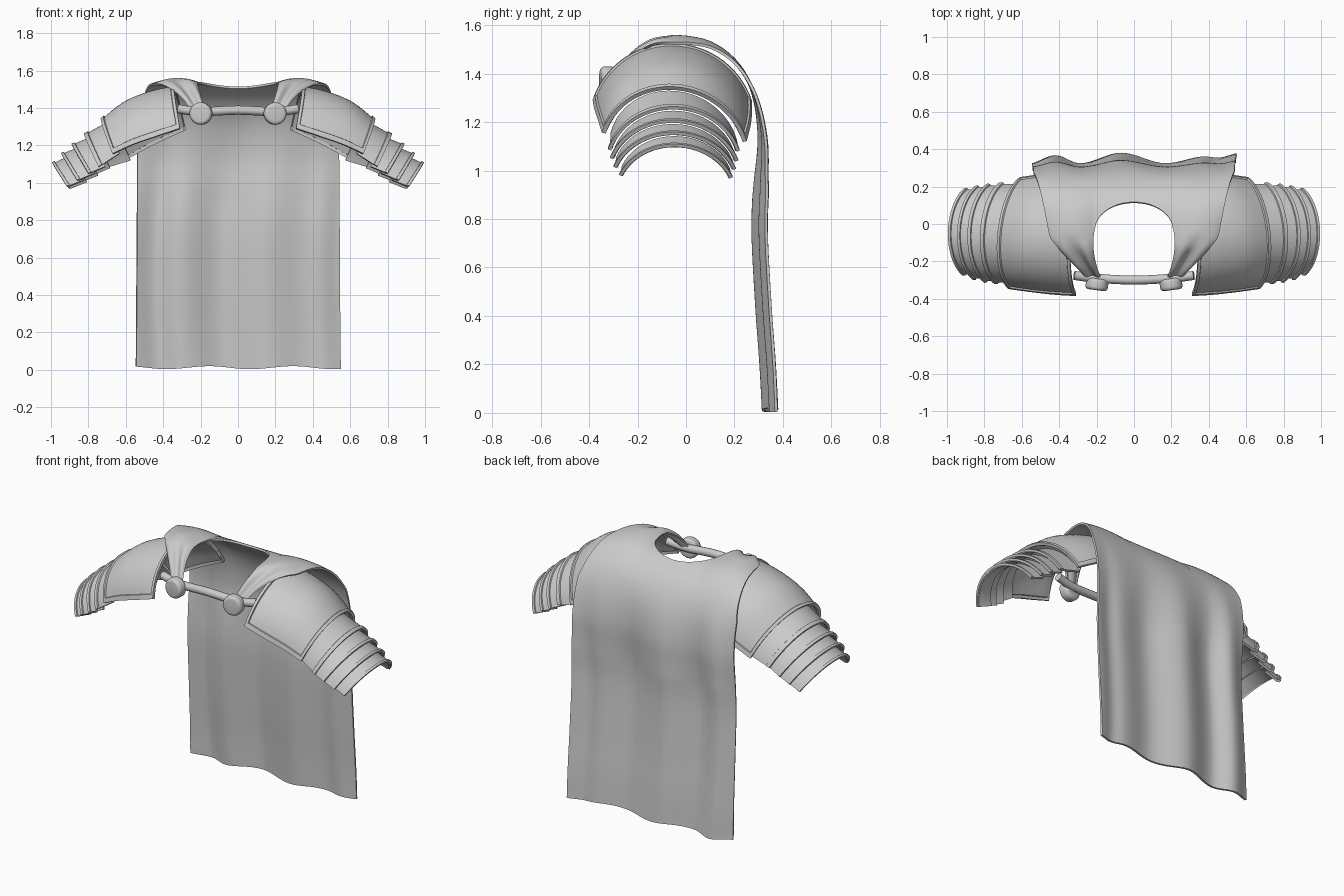
import bpy, bmesh, math
from mathutils import Vector, Matrix

if "Cube" in bpy.data.objects:
    bpy.data.objects.remove(bpy.data.objects["Cube"])

grey = bpy.data.materials.new("plain grey")
grey.diffuse_color = (0.6, 0.6, 0.6, 1)
grey.use_nodes = True
grey.node_tree.nodes["Principled BSDF"].inputs["Base Color"].default_value = grey.diffuse_color


def smooth(pts, t):
    """Catmull-Rom point at t in 0..1 along evenly weighted points."""
    n = len(pts) - 1
    f = min(max(t, 0), 1) * n
    i = min(int(f), n - 1)
    f -= i
    p = [Vector(pts[k]) for k in (max(i - 1, 0), i, i + 1, min(i + 2, n))]
    return 0.5 * (2 * p[1] + (p[2] - p[0]) * f
                  + (2 * p[0] - 5 * p[1] + 4 * p[2] - p[3]) * f * f
                  + (3 * p[1] - p[0] - 3 * p[2] + p[3]) * f ** 3)


def by_length(pts, count=300):
    """Returns a function giving points by share of arc length, and the length."""
    fine = [smooth(pts, k / count) for k in range(count + 1)]
    acc = [0]
    for a, b in zip(fine, fine[1:]):
        acc.append(acc[-1] + (b - a).length)

    def at(s):
        want = min(max(s, 0), 1) * acc[-1]
        k = next((k for k in range(count) if acc[k + 1] >= want), count - 1)
        return fine[k].lerp(fine[k + 1], (want - acc[k]) / (acc[k + 1] - acc[k]))
    return at, acc[-1]


def finish(name, bm, thickness=0, mirror=False, angle=35):
    mesh = bpy.data.meshes.new(name)
    bm.to_mesh(mesh)
    bm.free()
    obj = bpy.data.objects.new(name, mesh)
    bpy.context.collection.objects.link(obj)
    mesh.materials.append(grey)
    if thickness:
        mod = obj.modifiers.new("thickness", 'SOLIDIFY')
        mod.thickness = thickness
        mod.offset = -1
    if mirror:
        mod = obj.modifiers.new("mirror", 'MIRROR')
        mod.use_mirror_merge = False
    bpy.ops.object.select_all(action='DESELECT')
    obj.select_set(True)
    bpy.context.view_layer.objects.active = obj
    bpy.ops.object.convert(target='MESH')
    bpy.ops.object.shade_smooth_by_angle(angle=math.radians(angle))
    return obj


def grid(rows):
    """Quads between neighbouring points; None leaves a gap."""
    bm = bmesh.new()
    vs = [[bm.verts.new(p) if p is not None else None for p in r] for r in rows]
    for a, b in zip(vs, vs[1:]):
        for j in range(len(a) - 1):
            quad = (a[j], b[j], b[j + 1], a[j + 1])
            if None not in quad:
                bm.faces.new(quad)
    return bm


# ---- shoulder armour: arches lofted down the arm ----
def arch(top, front, back, t):
    mid = (front + back) / 2
    top = Vector((top.x, mid.y, top.z))
    phi = 2 * math.atan((top - mid).length / ((back - front).length / 2))
    across = math.sin(phi * t) / math.sin(phi)
    rise = (math.cos(phi * t) - math.cos(phi)) / (1 - math.cos(phi))
    return mid + (back - front) / 2 * across + (top - mid) * rise


def armour(name, stations, s_list, t_list, raised, lift, thickness):
    tops, fronts, backs = zip(*stations)

    def point(s, t):
        return arch(smooth(tops, s), smooth(fronts, s), smooth(backs, s), t)
    rows = []
    for s in s_list:
        row = []
        for t in t_list:
            e = 0.004
            s0, s1 = max(s - e, 0), min(s + e, 1)
            n = (point(s1, t) - point(s0, t)).cross(point(s, t + e) - point(s, t - e)).normalized()
            row.append(point(s, t) + (n * lift if raised(s, t) else Vector((0, 0, 0))))
        rows.append(row)
    return finish(name, grid(rows), thickness, mirror=True)


# each station: top of arch, front lower corner, back lower corner
plate = [((.34, 0, 1.518), (.31, -.378, 1.29), (.28, .265, 1.285)),
         ((.47, 0, 1.49), (.43, -.37, 1.25), (.39, .265, 1.235)),
         ((.61, 0, 1.432), (.56, -.355, 1.205), (.50, .258, 1.18)),
         ((.725, 0, 1.34), (.67, -.34, 1.155), (.61, .243, 1.12))]
inner_s = [.07 + .86 * k / 14 for k in range(15)]
inner_t = [-.93 + 1.86 * k / 32 for k in range(33)]
armour("shoulder_plate", plate,
       [0, .062] + inner_s + [.938, 1], [-1, -.938] + inner_t + [.938, 1],
       lambda s, t: s < .065 or s > .935 or abs(t) > .935, .008, .018)

lames = [((.82, 0, 1.258), (.745, -.315, 1.085), (.72, .215, 1.08)),
         ((.888, 0, 1.203), (.80, -.308, 1.05), (.785, .21, 1.04)),
         ((.943, 0, 1.153), (.86, -.293, 1.013), (.845, .20, 1.005)),
         ((.992, 0, 1.103), (.915, -.27, .98), (.905, .187, .97))]
previous = plate[-1]
tuck = Vector((-.036, 0, .003))        # slides under the plate above
for k, lame in enumerate(lames):
    start = [Vector(p) + tuck for p in previous]
    start[0].z -= .014
    start[1].y = max(start[1].y + .018, lame[1][1] + .004)
    start[2].y = min(start[2].y - .018, lame[2][1] - .004)
    armour("arm_lame_%d" % (k + 1), [tuple(start), lame],
           [0, .25, .5, .78, .8, 1], [-1 + j / 16 for j in range(33)],
           lambda s, t: s > .79, .007, .014)
    previous = lame

# ---- cape: columns run from the front clasps over the shoulders to the hem ----
back_at, back_len = by_length([(-.05, 1.56), (.03, 1.553), (.11, 1.53), (.19, 1.475), (.255, 1.39),
                               (.30, 1.27), (.32, 1.12), (.312, .95), (.305, .75),
                               (.32, .45), (.338, .2), (.348, .012)])
front_at, _ = by_length([(-.05, 1.56), (-.13, 1.545), (-.21, 1.49), (-.27, 1.42), (-.30, 1.36)])
neck_edge = [(.216, 0), (.216, 0), (.205, 0), (.187, 0), (.168, 0)]
arm_edge = [(.46, 0), (.40, 0), (.335, 0), (.28, 0), (.245, 0)]
folds = [(-.57, -.8), (-.42, .6), (-.29, -.7), (-.07, 1), (.17, -.7), (.38, .4), (.45, .2), (.57, 1)]
FRONT, BACK, NECK = 14, 56, .4


def fold(x):
    for (x0, a), (x1, b) in zip(folds, folds[1:]):
        if x <= x1:
            f = min(max((x - x0) / (x1 - x0), 0), 1)
            return a + (b - a) * f * f * (3 - 2 * f)
    return folds[-1][1]


columns = []
for i in range(81):
    u = i / 40 - 1
    side = -1 if u < 0 else 1
    q = max(0, (abs(u) - NECK) / (1 - NECK))
    lift = -.02 + .09 * q - .10 * q * q
    col = []
    for r in range(FRONT, 0, -1):      # front strip
        if abs(u) < NECK - .001:
            col.append(None)
            continue
        w = r / FRONT
        y, z = front_at(w)
        x = smooth(neck_edge, w).x * (1 - q) + smooth(arm_edge, w).x * q
        ripple = .009 * math.sin(q * 9) * math.sin(math.pi * w)
        col.append(Vector((side * x, y - ripple, z + lift * (1 - w) + ripple)))
    # neckline opening shortens the middle columns
    s0 = .172 * math.sqrt(max(0, 1 - (u / NECK) ** 2)) / back_len
    for r in range(BACK + 1):          # back panel
        s = s0 + (1 - s0) * r / BACK
        y, z = back_at(s)
        fade = max(0, 1 - s / .25)
        x = u * (.535 + .012 * s) - side * .08 * q * fade
        sway = min(max((1.4 - z) / .5, 0), 1)
        y += .033 * sway * fold(x + .02 * math.sin(z * 3) * (z > .05))
        z += lift * fade + .008 * s ** 4 * math.cos(x * 14 + 2.2)
        col.append(Vector((x, y, z)))
    columns.append(col)
finish("cape", grid(columns), .012, angle=50)

# ---- chest rod between the clasps ----
curve = bpy.data.curves.new("chest_rod", 'CURVE')
curve.dimensions = '3D'
curve.bevel_depth = .024
curve.bevel_resolution = 4
curve.use_fill_caps = True
path = [(-.32, -.275, 1.395), (-.2, -.29, 1.38), (0, -.30, 1.388), (.2, -.29, 1.38), (.32, -.275, 1.395)]
spline = curve.splines.new('POLY')
spline.points.add(20)
for k, p in enumerate(spline.points):
    p.co = (*smooth(path, k / 20), 1)
rod = bpy.data.objects.new("chest_rod", curve)
bpy.context.collection.objects.link(rod)
curve.materials.append(grey)

# ---- round clasps ----
bm = bmesh.new()
place = Matrix.Translation((.198, -.323, 1.37)) @ Matrix.Rotation(math.radians(8), 4, 'Z') \
    @ Matrix.Rotation(math.radians(90), 4, 'X')
bmesh.ops.create_cone(bm, cap_ends=True, segments=32, radius1=.06, radius2=.06, depth=.062, matrix=place)
rims = [e for e in bm.edges if any(len(f.verts) > 4 for f in e.link_faces)]
bmesh.ops.bevel(bm, geom=rims, offset=.018, segments=4, profile=.5, affect='EDGES')
finish("clasp", bm, mirror=True)
